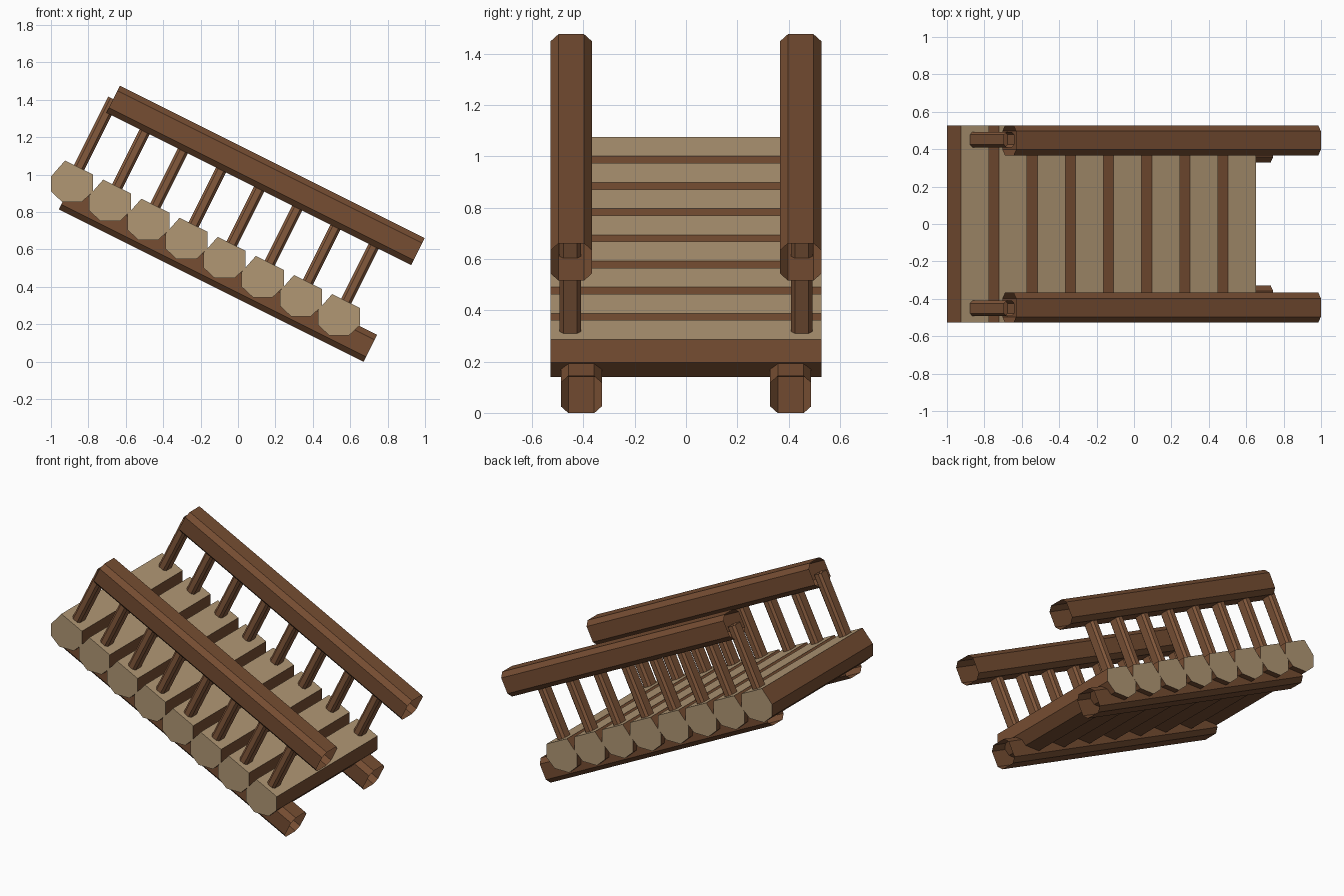
import bpy, bmesh
from mathutils import Vector

if "Cube" in bpy.data.objects:
    bpy.data.objects.remove(bpy.data.objects["Cube"])

ALONG = Vector((2, 0, -1)).normalized()   # down the slope
UP = Vector((1, 0, 2)).normalized()       # square to the slope
SIDE = Vector((0, 1, 0))
STEP = Vector((0.204, 0, -0.102))
COUNT = 8


def material(name, rgb):
    m = bpy.data.materials.new(name)
    m.diffuse_color = (*rgb, 1)
    m.use_nodes = True
    m.node_tree.nodes["Principled BSDF"].inputs["Base Color"].default_value = m.diffuse_color
    return m


BARK = material("bark", (0.18, 0.075, 0.032))
POLE = material("pole_wood", (0.23, 0.10, 0.045))
CUT = material("cut_wood", (0.44, 0.31, 0.175))


def prism(name, ring, sweep, mats, capped=False, tan_sides=()):
    """Sweep a closed ring of points; caps and listed sides use material 1."""
    bm = bmesh.new()
    a = [bm.verts.new(p) for p in ring]
    b = [bm.verts.new(p + sweep) for p in ring]
    n = len(ring)
    for i in range(n):
        j = (i + 1) % n
        f = bm.faces.new((a[i], a[j], b[j], b[i]))
        f.material_index = 1 if i in tan_sides else 0
    if capped:
        for loop in (a[::-1], b):
            bm.faces.new(loop).material_index = 1
    bmesh.ops.recalc_face_normals(bm, faces=bm.faces)
    # open tubes: make sure the walls face outward
    f = bm.faces[0] if not capped else None
    if f:
        centre = sum((v.co for v in bm.verts), Vector()) / len(bm.verts)
        if f.normal.dot(f.calc_center_median() - centre) < 0:
            bmesh.ops.reverse_faces(bm, faces=bm.faces)
    me = bpy.data.meshes.new(name)
    bm.to_mesh(me)
    bm.free()
    for m in mats:
        me.materials.append(m)
    ob = bpy.data.objects.new(name, me)
    bpy.context.collection.objects.link(ob)
    return ob


def octagon(centre, u, v, hu, hv, c):
    """Chamfered rectangle around centre in the u/v plane."""
    pts = [(hu, hv - c), (hu - c, hv), (c - hu, hv), (-hu, hv - c),
           (-hu, c - hv), (c - hu, -hv), (hu - c, -hv), (hu, c - hv)]
    return [centre + u * p + v * q for p, q in pts]


# Log steps: round below, planed flat along the slope on top
profile = [(-0.925, 1.075), (-0.775, 1.0), (-0.775, 0.91), (-0.835, 0.854),
           (-0.94, 0.854), (-1.0, 0.91), (-1.0, 0.99)]
for i in range(COUNT):
    ring = [Vector((x, -0.527, z)) + STEP * i for x, z in profile]
    prism(f"log_step_{i + 1}", ring, SIDE * 1.054, [BARK, CUT],
          capped=True, tan_sides=(0,))

for s, label in ((-1, "front"), (1, "back")):
    # Hand rail and stringer: open-ended eight-sided beams
    rail_start = Vector((-0.667, s * 0.447, 1.403))
    prism(f"{label}_hand_rail", octagon(rail_start, SIDE, UP, 0.08, 0.081, 0.03),
          ALONG * 1.822, [BARK])
    stringer_start = Vector((-0.922, s * 0.408, 0.886))
    prism(f"{label}_stringer", octagon(stringer_start, SIDE, UP, 0.08, 0.081, 0.03),
          ALONG * 1.822, [BARK])
    # Balusters, one per step
    for i in range(COUNT):
        top = Vector((-0.667, s * 0.451, 1.403)) + STEP * i
        prism(f"{label}_baluster_{i + 1}",
              octagon(top, SIDE, ALONG, 0.041, 0.03, 0.014), UP * -0.46, [POLE])
